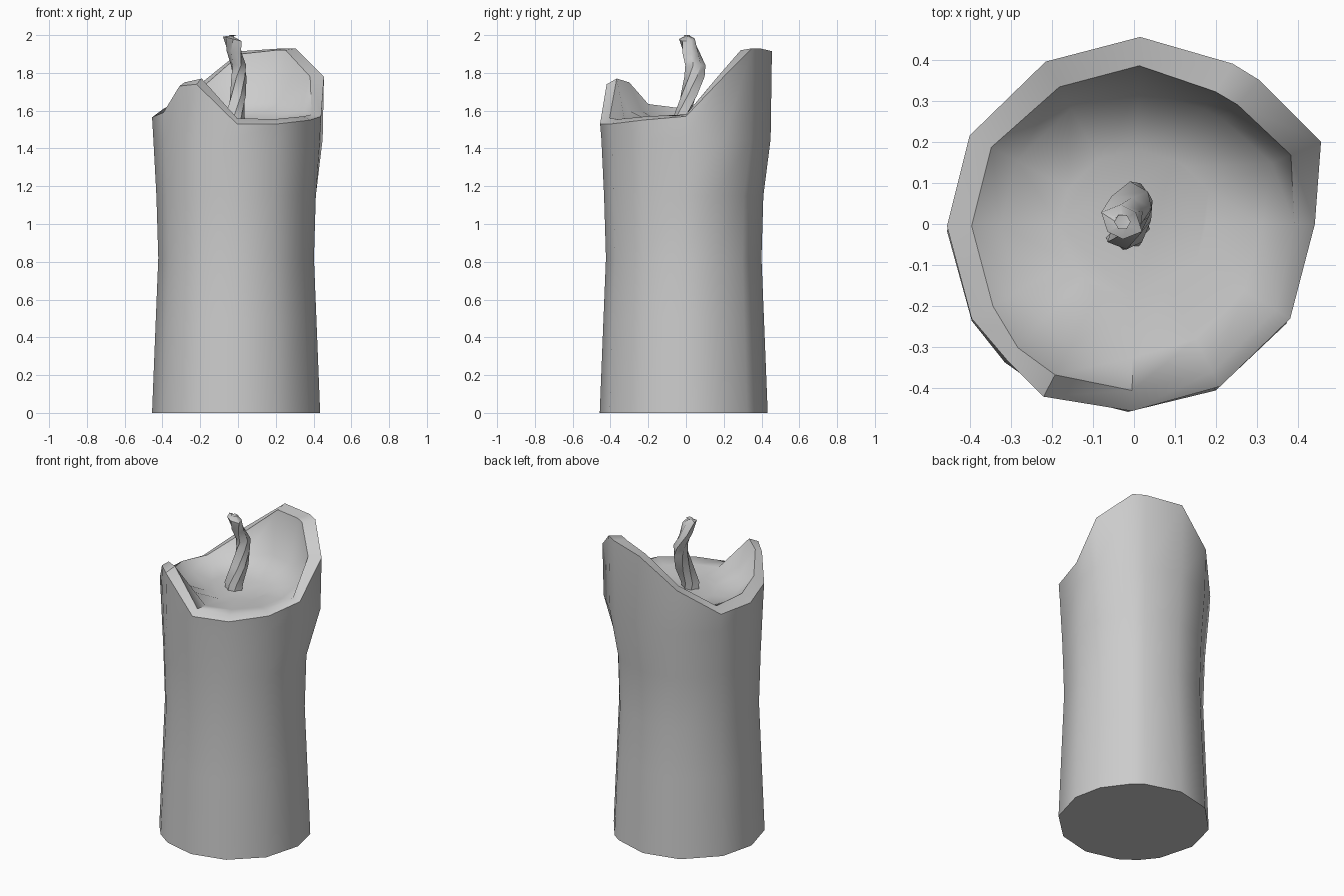
import bpy, bmesh, math
from mathutils import Vector

if "Cube" in bpy.data.objects:
    bpy.data.objects.remove(bpy.data.objects["Cube"])


def loft(name, loops, smooth_deg, cap_top=True):
    """Skin a stack of vertex loops and cap both ends."""
    bm = bmesh.new()
    rings = [[bm.verts.new(p) for p in loop] for loop in loops]
    n = len(rings[0])
    for a, b in zip(rings, rings[1:]):
        for i in range(n):
            j = (i + 1) % n
            bm.faces.new((a[i], a[j], b[j], b[i]))
    bm.faces.new(rings[0][::-1])
    if cap_top:
        bm.faces.new(rings[-1])
    bmesh.ops.recalc_face_normals(bm, faces=bm.faces)
    mesh = bpy.data.meshes.new(name)
    bm.to_mesh(mesh)
    bm.free()
    obj = bpy.data.objects.new(name, mesh)
    bpy.context.collection.objects.link(obj)
    bpy.ops.object.select_all(action='DESELECT')
    obj.select_set(True)
    bpy.context.view_layer.objects.active = obj
    bpy.ops.object.shade_smooth_by_angle(angle=math.radians(smooth_deg))
    return obj


# Melted rim, counter-clockwise: x, y, outer height, rim width, inner height
rim = [
    (0.44, 0.00, 1.57, 0.05, 1.58),
    (0.455, 0.20, 1.78, 0.08, 1.78),
    (0.305, 0.35, 1.93, 0.08, 1.92),
    (0.24, 0.39, 1.93, 0.08, 1.92),
    (0.015, 0.455, 1.915, 0.07, 1.90),
    (-0.215, 0.395, 1.73, 0.07, 1.73),
    (-0.40, 0.215, 1.56, 0.06, 1.59),
    (-0.455, -0.005, 1.565, 0.06, 1.61),
    (-0.395, -0.23, 1.59, 0.06, 1.635),
    (-0.31, -0.33, 1.73, 0.04, 1.75),
    (-0.22, -0.42, 1.74, 0.06, 1.77),
    (-0.005, -0.455, 1.53, 0.05, 1.56),
    (0.21, -0.395, 1.53, 0.04, 1.555),
    (0.38, -0.23, 1.55, 0.04, 1.57),
]


def wall_loop(z, radius):
    """Near-circular wall loop; corners follow the rim directions."""
    out = []
    for x, y, *_ in rim:
        d = Vector((x, y)).normalized() * radius
        out.append((d.x - 0.01, d.y - 0.012, z))
    return out


def inset(x, y, d):
    return Vector((x, y)) * (1 - d / math.hypot(x, y))


# Candle body: waisted wall, melted rim and shallow bowl
loops = [wall_loop(z, r) for z, r in
         ((0, 0.445), (0.5, 0.425), (0.82, 0.412), (1.15, 0.422))]
loops.append([(x * 0.985, y * 0.985, 1.45) for x, y, *_ in rim])
loops.append([(x, y, z) for x, y, z, w, zi in rim])
loops.append([(*inset(x, y, w), zi) for x, y, z, w, zi in rim])
loops.append([(*inset(x, y, 0.13), 1.55 + 0.25 * (zi - 1.56))
              for x, y, z, w, zi in rim])
loops.append([(x * 0.4, y * 0.4, 1.54) for x, y, *_ in rim])
loft("candle_body", loops, 50)

# Wick: twisted six-sided cord along a bent path
path = [(-0.015, -0.025, 1.51), (-0.015, -0.02, 1.58), (0.0, 0.015, 1.68),
        (0.005, 0.045, 1.78), (0.003, 0.05, 1.84), (-0.02, 0.025, 1.91),
        (-0.03, 0.005, 1.98)]
wick = []
for k, (cx, cy, cz) in enumerate(path):
    ring = []
    for i in range(6):
        a = math.tau * i / 6 + k * 0.45
        r = 0.055 if i % 3 == 0 else 0.042
        ring.append((cx + r * math.cos(a), cy + r * math.sin(a),
                     cz - 0.25 * r * math.cos(a) * (k > 4)))
    wick.append(ring)
wick.append([(-0.028 + 0.02 * math.cos(math.tau * i / 6),
              0.005 + 0.02 * math.sin(math.tau * i / 6), 2.0)
             for i in range(6)])
loft("wick", wick, 45)
